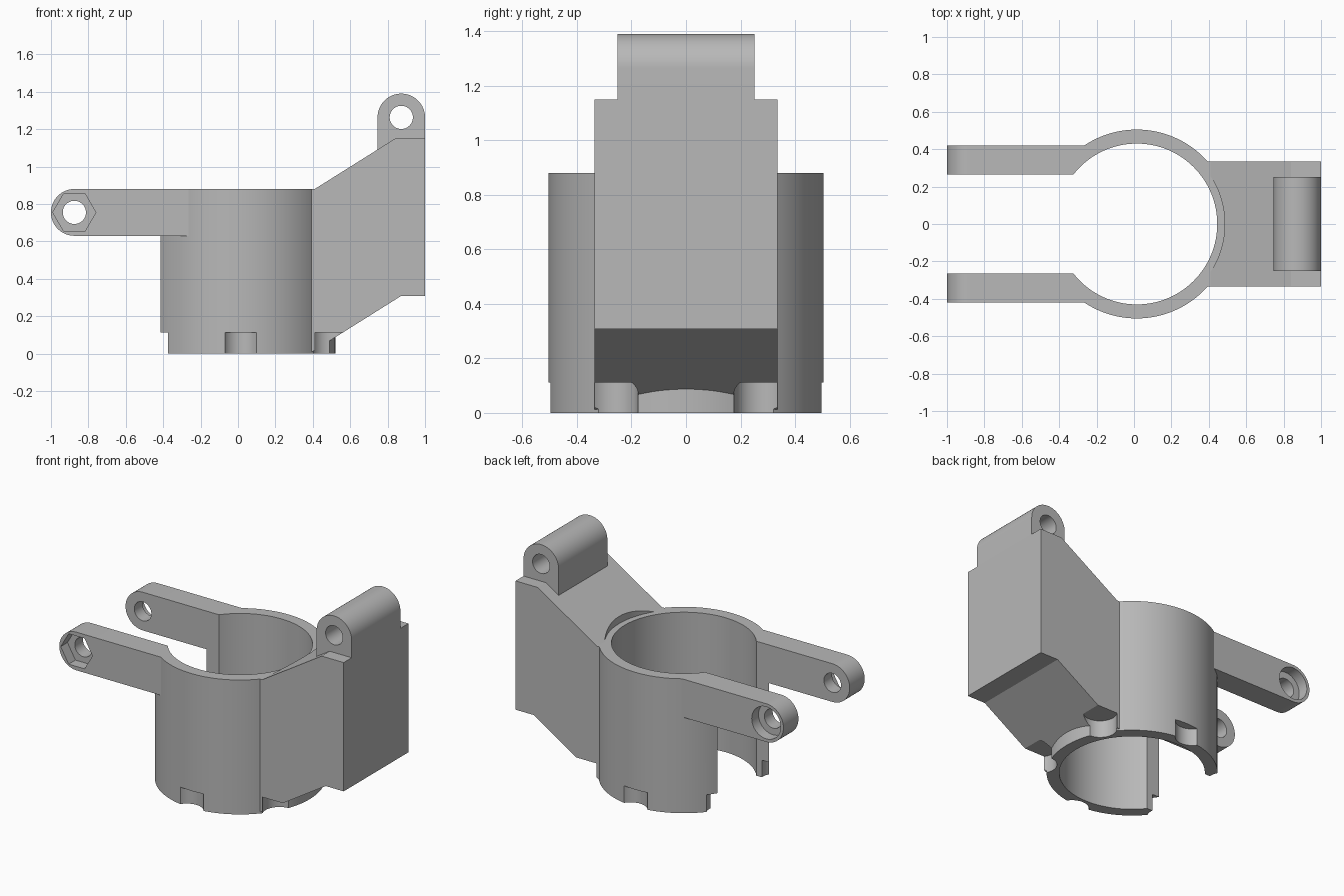
import bpy
from math import sin, cos, pi, radians
from mathutils import Vector

cube = bpy.data.objects.get("Cube")
if cube:
    bpy.data.objects.remove(cube, do_unlink=True)

grey = bpy.data.materials.new("plain grey")
grey.use_nodes = True
grey.diffuse_color = (0.48, 0.48, 0.48, 1)
grey.node_tree.nodes["Principled BSDF"].inputs["Base Color"].default_value = (0.48, 0.48, 0.48, 1)


def arc(cx, cy, r, start=0, end=360, n=96):
    """Points along an arc; a full circle does not repeat its first point."""
    steps = n if end - start == 360 else n - 1
    angles = [radians(start + (end - start) * i / steps) for i in range(n)]
    return [(cx + r * cos(a), cy + r * sin(a)) for a in angles]


def prism(name, outline, axis, low, high):
    """Extrude a closed outline along y (outline in x, z) or z (outline in x, y)."""
    n = len(outline)
    verts = []
    for d in (low, high):
        verts += [(u, d, v) if axis == "y" else (u, v, d) for u, v in outline]
    faces = [tuple(range(n))[::-1], tuple(range(n, 2 * n))]
    faces += [(i, (i + 1) % n, n + (i + 1) % n, n + i) for i in range(n)]
    mesh = bpy.data.meshes.new(name)
    mesh.from_pydata(verts, [], faces)
    if axis == "y":
        mesh.flip_normals()
    mesh.materials.append(grey)
    obj = bpy.data.objects.new(name, mesh)
    bpy.context.collection.objects.link(obj)
    return obj


def box(name, x0, x1, y0, y1, z0, z1):
    return prism(name, [(x0, y0), (x1, y0), (x1, y1), (x0, y1)], "z", z0, z1)


def cut(obj, cutters):
    bpy.context.view_layer.objects.active = obj
    for c in cutters:
        c.hide_render = True
        mod = obj.modifiers.new("cut", "BOOLEAN")
        mod.operation = "DIFFERENCE"
        mod.solver = "EXACT"
        mod.object = c
        bpy.ops.object.modifier_apply(modifier=mod.name)


def finish(obj):
    bpy.ops.object.select_all(action="DESELECT")
    obj.select_set(True)
    bpy.context.view_layer.objects.active = obj
    bpy.ops.object.shade_smooth_by_angle(angle=radians(25))


CX, OUTER, INNER, TOP = 0.015, 0.505, 0.43, 0.88
GAP, ARM_OUT = 0.265, 0.42
HINGE_X, HINGE_Z, HINGE_R, HOLE_R = -0.875, 0.755, 0.125, 0.062
LUG_X, LUG_Z, LUG_R = 0.873, 1.263, 0.127

# Shared cutters: bore, duct passage and six foot pockets
bore = prism("bore_cutter", arc(CX, 0, INNER, n=128), "z", -0.1, 1.0)
inner_profile = [(0.3, 0.81), (0.41, 0.81), (0.86, 1.08), (1.1, 1.08),
                 (1.1, 0.372), (0.85, 0.372), (0.42, 0.112), (0.3, 0.112)]
passage = prism("passage_cutter", inner_profile, "y", -0.262, 0.262)
pockets = []
for k in range(6):
    a = radians(30 + 60 * k)
    pockets.append(prism("pocket_cutter", arc(CX + 0.552 * cos(a), 0.552 * sin(a), 0.1, n=48),
                         "z", -0.1, 0.112))

# Collar: open ring
collar = prism("collar", arc(CX, 0, OUTER, n=128), "z", 0, TOP)
gap = box("gap_cutter", -0.8, CX, -GAP, GAP, -0.1, 1.0)
cut(collar, [bore, gap, passage] + pockets)

# Duct: sloped hollow box on the side of the collar
outer_profile = [(0.38, TOP), (0.41, TOP), (0.84, 1.15), (1.0, 1.15),
                 (1.0, 0.307), (0.87, 0.307), (0.40, 0.012), (0.38, 0.012)]
duct = prism("duct", outer_profile, "y", -0.335, 0.335)
duct_trim = prism("duct_trim_cutter", arc(CX, 0, 0.47, n=128), "z", -0.1, 1.3)
cut(duct, [duct_trim, passage, pockets[0], pockets[5]])

# Lug: rounded hinge block on top of the duct
lug_outline = arc(LUG_X, LUG_Z, LUG_R, 0, 180, 40) + [(LUG_X - LUG_R, 1.085), (LUG_X + LUG_R, 1.085)]
lug = prism("hinge_lug", lug_outline, "y", -0.252, 0.252)
lug_hole = prism("lug_hole_cutter", arc(LUG_X, LUG_Z, HOLE_R, n=48), "y", -0.5, 0.5)
cut(lug, [lug_hole])

# Arms: clamp arms with a hex nut recess in front and a round recess behind
arm_outline = arc(HINGE_X, HINGE_Z, HINGE_R, 90, 270, 40) + [(-0.2, 0.63), (-0.2, TOP)]
arm_hole = prism("arm_hole_cutter", arc(HINGE_X, HINGE_Z, HOLE_R, n=48), "y", -0.6, 0.6)
arms, recesses = [], []
for name, side, sides, radius in (("front_arm", -1, 6, 0.115), ("back_arm", 1, 48, 0.105)):
    low, high = sorted((side * GAP, side * ARM_OUT))
    arm = prism(name, arm_outline, "y", low, high)
    low, high = sorted((side * (ARM_OUT - 0.07), side * 0.5))
    recess = prism("recess_cutter", arc(HINGE_X, HINGE_Z, radius, n=sides), "y", low, high)
    cut(arm, [bore, arm_hole, recess])
    arms.append(arm)
    recesses.append(recess)

for part in [collar, duct, lug] + arms:
    finish(part)

for helper in [bore, passage, gap, duct_trim, lug_hole, arm_hole] + pockets + recesses:
    bpy.data.objects.remove(helper, do_unlink=True)
